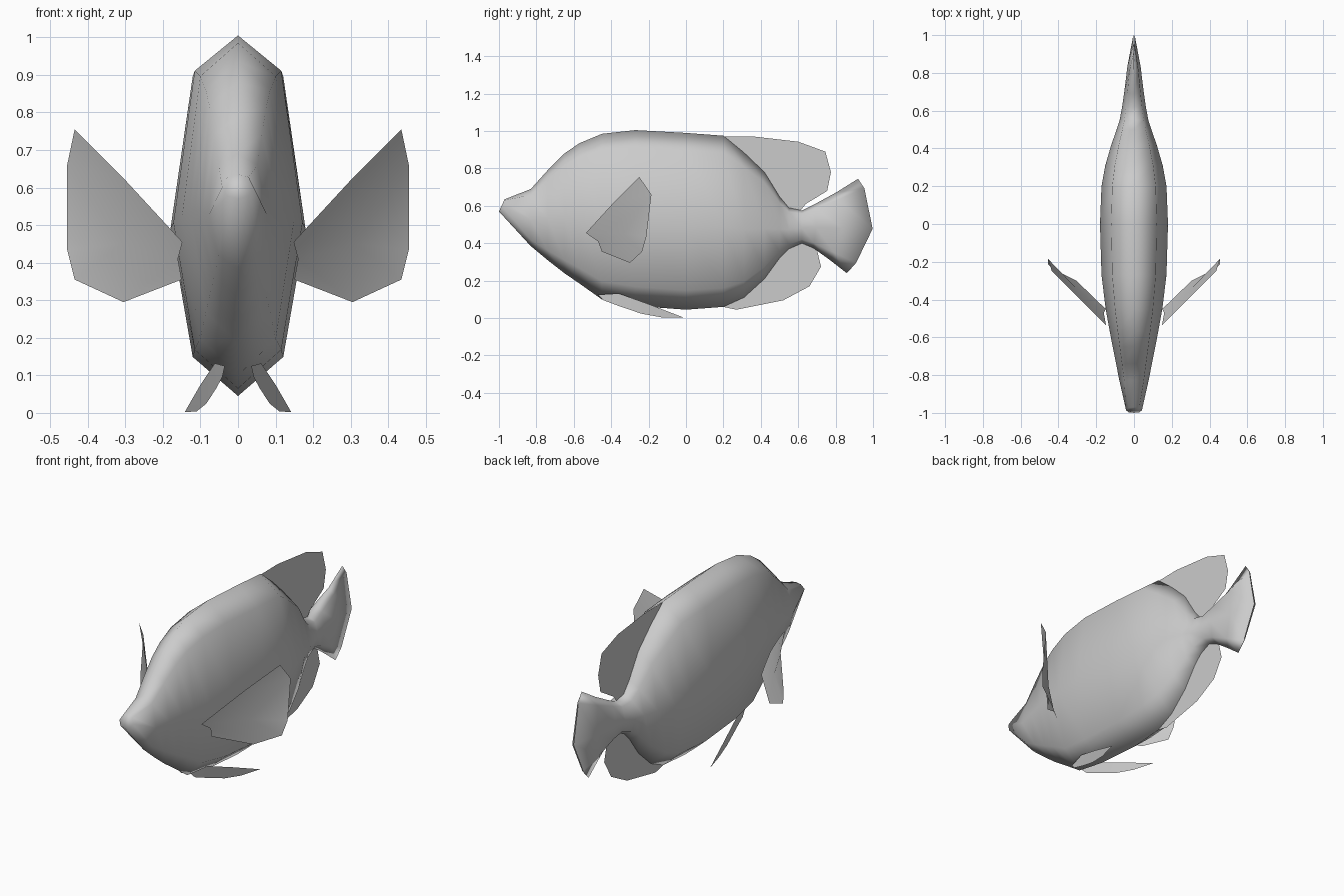
import bpy, bmesh

grey = bpy.data.materials.new("plain grey")
grey.diffuse_color = (0.6, 0.6, 0.6, 1)


def make(name, verts, faces, mirror=False, solid=False):
    me = bpy.data.meshes.new(name)
    me.from_pydata(verts, [], faces)
    bm = bmesh.new()
    bm.from_mesh(me)
    bmesh.ops.recalc_face_normals(bm, faces=bm.faces)
    bm.to_mesh(me)
    bm.free()
    me.materials.append(grey)
    ob = bpy.data.objects.new(name, me)
    bpy.context.collection.objects.link(ob)
    for p in me.polygons:
        p.use_smooth = True
    if mirror:
        mod = ob.modifiers.new("mirror", 'MIRROR')
        mod.use_mirror_merge = False
    return ob


# Body and tail: eight-sided rings (y, top z, bottom z, half width, slant, bulge)
rings = [
    (-1.00, 0.635, 0.57, 0.042, 0.03, 0.00),
    (-0.83, 0.69, 0.385, 0.077, 0, 0),
    (-0.74, 0.79, 0.31, 0.095, 0, 0),
    (-0.65, 0.88, 0.24, 0.113, 0, 0),
    (-0.57, 0.935, 0.185, 0.128, 0, 0),
    (-0.45, 0.985, 0.10, 0.150, 0, 0),
    (-0.27, 1.005, 0.065, 0.172, 0, 0),
    (0.00, 0.99, 0.045, 0.180, 0, 0),
    (0.20, 0.975, 0.06, 0.172, 0, 0),
    (0.31, 0.885, 0.11, 0.152, 0, 0),
    (0.42, 0.78, 0.21, 0.120, 0, 0),
    (0.50, 0.65, 0.32, 0.092, 0, 0),
    (0.55, 0.59, 0.37, 0.076, 0, 0),
    (0.62, 0.575, 0.40, 0.063, 0, 0),
    (0.68, 0.61, 0.375, 0.052, 0.01, 0.01),
    (0.77, 0.67, 0.31, 0.035, 0.03, 0.05),
    (0.86, 0.745, 0.24, 0.004, 0.06, 0.11),
]
# Cross-section: width fraction, height fraction
section = [(0, 1), (0.67, 0.9), (1, 0.47), (0.67, 0.11),
           (0, 0), (-0.67, 0.11), (-1, 0.47), (-0.67, 0.9)]
verts = [(w * u, y + slant * f + bulge * 4 * f * (1 - f), zb + (zt - zb) * f)
         for y, zt, zb, w, slant, bulge in rings for u, f in section]
n = len(section)
faces = [(r * n + i, r * n + (i + 1) % n, (r + 1) * n + (i + 1) % n, (r + 1) * n + i)
         for r in range(len(rings) - 1) for i in range(n)]
last = (len(rings) - 1) * n
faces += [tuple(range(n)), tuple(range(last, last + n))]
make("body_and_tail", verts, faces)


# Upright fins: flat sheets on the centre line
def sheet(name, outline):
    make(name, [(0, y, z) for y, z in outline], [tuple(range(len(outline)))])


sheet("dorsal_fin", [(0.2, 0.97), (0.35, 0.972), (0.60, 0.943), (0.745, 0.89), (0.775, 0.78),
                     (0.755, 0.68), (0.64, 0.61), (0.60, 0.56), (0.45, 0.60), (0.3, 0.8)])
sheet("anal_fin", [(0.15, 0.07), (0.27, 0.045), (0.52, 0.095), (0.66, 0.17), (0.722, 0.275),
                   (0.70, 0.365), (0.64, 0.41), (0.5, 0.40), (0.3, 0.2)])

# Side fins: folded sheets around a middle point, mirrored
make("pectoral_fin",
     [(0.148, -0.535, 0.455), (0.305, -0.38, 0.625), (0.435, -0.25, 0.755),
      (0.455, -0.185, 0.66), (0.455, -0.212, 0.435), (0.435, -0.235, 0.355),
      (0.305, -0.30, 0.295), (0.15, -0.45, 0.355), (0.16, -0.47, 0.41),
      (0.31, -0.335, 0.45)],
     [(0, 1, 9, 8), (8, 9, 6, 7), (1, 2, 3, 9), (9, 3, 4), (9, 4, 5, 6)], mirror=True)

# Belly fins: curved blades, mirrored
make("pelvic_fin",
     [(0.035, -0.47, 0.125), (0.062, -0.36, 0.132), (0.10, -0.20, 0.075),
      (0.142, -0.01, 0.002), (0.11, -0.13, 0.004), (0.085, -0.24, 0.024),
      (0.058, -0.36, 0.065), (0.042, -0.44, 0.095)],
     [(0, 1, 6, 7), (1, 2, 5, 6), (2, 3, 4, 5)], mirror=True)
